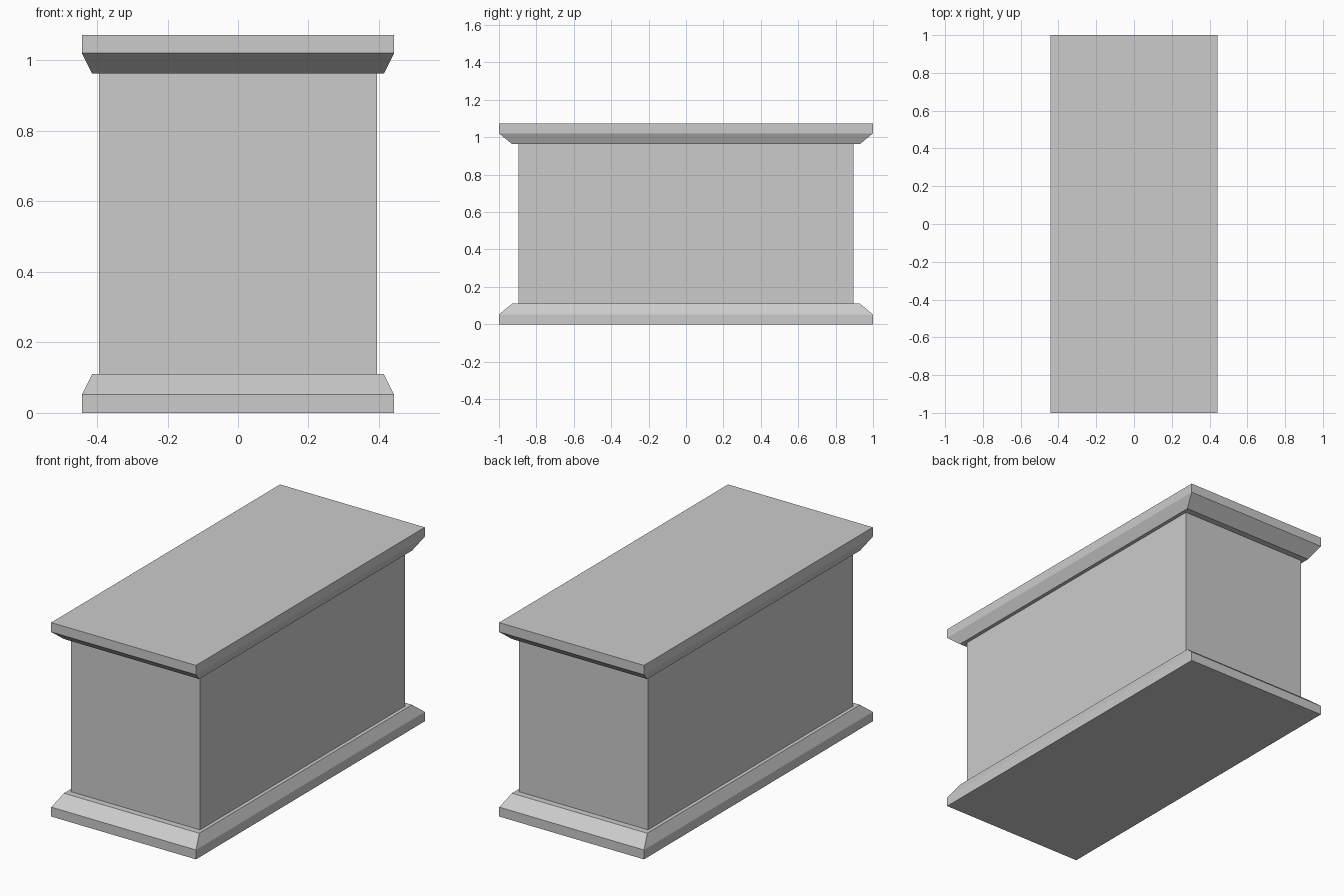
import bpy, bmesh

if "Cube" in bpy.data.objects:
    bpy.data.objects.remove(bpy.data.objects["Cube"])

OUTER = (0.443, 1.0)    # half sizes of the slab edge
INNER = (0.414, 0.93)   # half sizes at the end of the bevel
BODY = (0.394, 0.895)   # half sizes of the block
HEIGHT = 1.073


def loft(name, levels):
    """Closed solid through stacked rectangles: [((half_x, half_y), z), ...]"""
    bm = bmesh.new()
    rings = [[bm.verts.new((sx * hx, sy * hy, z))
              for sx, sy in ((-1, -1), (1, -1), (1, 1), (-1, 1))]
             for (hx, hy), z in levels]
    for low, high in zip(rings, rings[1:]):
        for i in range(4):
            j = (i + 1) % 4
            bm.faces.new((low[i], low[j], high[j], high[i]))
    bm.faces.new(rings[0])
    bm.faces.new(rings[-1])
    bmesh.ops.recalc_face_normals(bm, faces=bm.faces)
    mesh = bpy.data.meshes.new(name)
    bm.to_mesh(mesh)
    bm.free()
    obj = bpy.data.objects.new(name, mesh)
    bpy.context.collection.objects.link(obj)
    return obj


# Bevelled base, and the same moulding flipped as the top slab
moulding = [(OUTER, 0.0), (OUTER, 0.052), (INNER, 0.11)]
loft("base", moulding)
loft("top_slab", [(size, HEIGHT - z) for size, z in reversed(moulding)])

# Plain block between the two mouldings
loft("body", [(BODY, 0.11), (BODY, HEIGHT - 0.11)])
